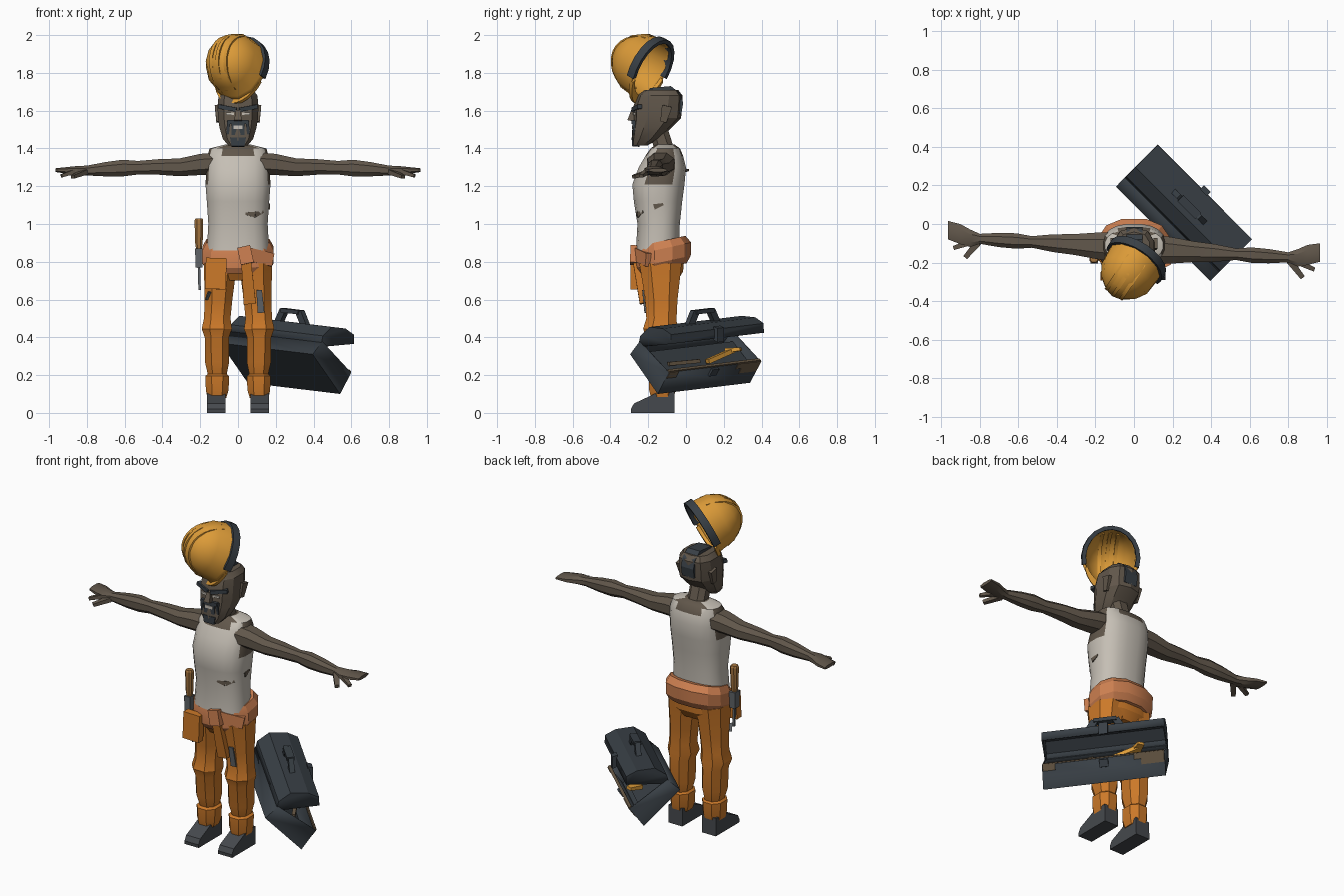
import bpy, bmesh, math
from math import sin, cos, pi, radians
from mathutils import Matrix, Vector

cube = bpy.data.objects.get("Cube")
if cube:
    bpy.data.objects.remove(cube)


def material(name, r, g, b):
    m = bpy.data.materials.new(name)
    m.use_nodes = True
    m.diffuse_color = (r, g, b, 1)
    m.node_tree.nodes["Principled BSDF"].inputs["Base Color"].default_value = (r, g, b, 1)
    return m


SKIN = material("brown skin", .12, .095, .07)
SHIRT = material("off white cloth", .56, .52, .46)
ORANGE = material("orange cloth", .6, .19, .022)
SASH = material("salmon cloth", .6, .21, .08)
YELLOW = material("yellow plastic", .72, .33, .04)
SLATE = material("dark slate", .04, .05, .06)
RUST = material("rust", .14, .1, .06)
WOOD = material("wood handle", .38, .18, .05)
BOOT = material("grey leather", .06, .066, .074)
METAL = material("grey metal", .12, .13, .14)
IDENT = Matrix.Identity(4)


def finish(name, bm, mat, angle=25, thickness=0):
    bmesh.ops.recalc_face_normals(bm, faces=bm.faces)
    mesh = bpy.data.meshes.new(name)
    bm.to_mesh(mesh)
    bm.free()
    ob = bpy.data.objects.new(name, mesh)
    bpy.context.collection.objects.link(ob)
    mesh.materials.append(mat)
    bpy.ops.object.select_all(action='DESELECT')
    ob.select_set(True)
    bpy.context.view_layer.objects.active = ob
    bpy.ops.object.shade_smooth_by_angle(angle=radians(angle))
    if thickness:
        mod = ob.modifiers.new("shell", 'SOLIDIFY')
        mod.thickness = thickness
        mod.offset = 0
    return ob


def loft(name, rings, mat, n=8, axis='z', power=.85, tilt=0, frame=IDENT,
         open_start=False, angle=25, thickness=0):
    """Skin rings given as (x, y, z, radius a, radius b) along an axis."""
    bm = bmesh.new()
    loops = []
    grow = 1 / cos(pi / n) ** power
    for x, y, z, ra, rb in rings:
        loop = []
        for i in range(n):
            t = (i + .5) * 2 * pi / n
            a = math.copysign(abs(cos(t)) ** power, cos(t)) * ra * grow
            b = math.copysign(abs(sin(t)) ** power, sin(t)) * rb * grow
            p = Vector((x + a, y + b, z + b * tilt) if axis == 'z' else (x, y + a, z + b))
            loop.append(bm.verts.new(frame @ p))
        loops.append(loop)
    for lo, hi in zip(loops, loops[1:]):
        for i in range(n):
            j = (i + 1) % n
            bm.faces.new((lo[i], lo[j], hi[j], hi[i]))
    if not open_start:
        bm.faces.new(loops[0])
    bm.faces.new(loops[-1])
    return finish(name, bm, mat, angle, thickness)


def prism(name, profile, lo, hi, mat, frame=IDENT, open_edge=None, thickness=0):
    """Extrude a (y, z) profile along x, optionally leaving one side open."""
    bm = bmesh.new()
    a, b = [[bm.verts.new(frame @ Vector((x, p, q))) for p, q in profile] for x in (lo, hi)]
    for i in range(len(profile)):
        j = (i + 1) % len(profile)
        if i != open_edge:
            bm.faces.new((a[i], a[j], b[j], b[i]))
    bm.faces.new(a)
    bm.faces.new(b)
    return finish(name, bm, mat, 20, thickness)


def beam(name, start, end, w, h, mat, taper=1, frame=IDENT):
    """Tapered box between two points."""
    p, q = frame @ Vector(start), frame @ Vector(end)
    d = (q - p).normalized()
    side = d.cross(Vector((0, 1, 0) if abs(d.z) > .9 else (0, 0, 1))).normalized()
    up = side.cross(d)
    bm = bmesh.new()
    a, b = [[bm.verts.new(c + side * (w * k * i / 2) + up * (h * k * j / 2))
             for i, j in ((-1, -1), (1, -1), (1, 1), (-1, 1))] for c, k in ((p, 1), (q, taper))]
    bm.faces.new(a)
    bm.faces.new(b)
    for i in range(4):
        j = (i + 1) % 4
        bm.faces.new((a[i], a[j], b[j], b[i]))
    return finish(name, bm, mat)


def arc(rx, ry, start, end, steps=12):
    angles = [radians(start + (end - start) * i / steps) for i in range(steps + 1)]
    return [(rx * cos(t), ry * sin(t)) for t in angles]


# torso: tank top with bare armholes and neckline
torso = loft("tank_top", [
    (0, -.15, .86, .165, .115), (0, -.145, 1, .157, .112), (0, -.148, 1.12, .165, .128),
    (0, -.146, 1.21, .172, .138), (0, -.125, 1.3, .167, .125), (0, -.115, 1.36, .163, .1),
    (0, -.11, 1.4, .15, .078), (0, -.11, 1.42, .07, .05)], SHIRT, n=20, power=.8, angle=35)
torso.data.materials.append(SKIN)
for f in torso.data.polygons:
    x, z = abs(f.center.x), f.center.z
    f.material_index = int((z > 1.23 and x > .15) or (z > 1.34 and x < .085))
beam("shirt_tear", (.09, -.254, 1.05), (.04, -.264, 1.055), .009, .03, SKIN, .4)
beam("shirt_tear_end", (.09, -.254, 1.05), (.135, -.227, 1.065), .009, .03, SKIN, .4)
beam("side_tear", (.164, -.17, 1.09), (.164, -.12, 1.105), .009, .03, SKIN, .4)
loft("neck", [(0, -.1, 1.35, .07, .055), (0, -.125, 1.43, .055, .052),
              (0, -.15, 1.5, .055, .055)], SKIN)

# head and face
loft("head", [
    (0, -.245, 1.415, .05, .038), (0, -.215, 1.45, .08, .07), (0, -.18, 1.51, .098, .1),
    (0, -.153, 1.56, .106, .122), (0, -.15, 1.62, .108, .125), (0, -.138, 1.68, .103, .115),
    (0, -.13, 1.71, .08, .085)], SKIN, n=10, power=.75)
prism("hair_strip", [(-.21, 1.68), (-.19, 1.72), (-.08, 1.73), (-.03, 1.69), (-.015, 1.64),
                     (-.025, 1.58), (-.06, 1.6), (-.09, 1.66)], -.04, .045, SLATE)
beam("nose", (0, -.275, 1.6), (0, -.287, 1.545), .025, .03, SKIN, 1.6)
beam("mouth", (-.035, -.279, 1.502), (.035, -.279, 1.502), .008, .06, SLATE)
beam("teeth", (-.025, -.284, 1.512), (.025, -.284, 1.512), .006, .018, SHIRT)
beam("moustache", (-.055, -.279, 1.54), (.055, -.279, 1.54), .02, .02, SLATE)
beam("goatee", (0, -.262, 1.455), (0, -.266, 1.41), .085, .05, SLATE, .8)
for s in (-1, 1):
    beam("brow", (s * .006, -.277, 1.605), (s * .1, -.245, 1.622), .025, .022, SLATE)
    beam("eye", (s * .022, -.276, 1.583), (s * .062, -.272, 1.583), .008, .012, SHIRT)
    beam("moustache_tip", (s * .05, -.272, 1.545), (s * .054, -.265, 1.475), .018, .03, SLATE, .7)
    beam("ear", (s * .112, -.1, 1.625), (s * .108, -.12, 1.54), .022, .055, SKIN, .6)

# arms ending in fanned, joined fingers, sloping slightly from side to side
def arm_point(s, x, offset, z):
    return (s * x, -.125 - .06 * s * x + offset, z)


ARM = [(.12, 0, 1.32, .075, .058), (.2, 0, 1.315, .068, .056), (.31, 0, 1.3, .054, .047),
       (.42, 0, 1.302, .046, .041), (.53, 0, 1.298, .03, .036), (.61, 0, 1.296, .04, .044),
       (.7, 0, 1.29, .037, .038), (.8, 0, 1.283, .026, .026), (.85, 0, 1.283, .045, .024),
       (.9, .018, 1.284, .052, .018), (.965, .035, 1.285, .048, .01)]
for s in (-1, 1):
    loft("arm", [arm_point(s, x, dy, z) + (ry, rz) for x, dy, z, ry, rz in ARM], SKIN, axis='x')
    beam("index_finger", arm_point(s, .86, -.025, 1.28), arm_point(s, .935, -.055, 1.255),
         .03, .024, SKIN, .7)
    beam("thumb", arm_point(s, .81, -.02, 1.275), arm_point(s, .875, -.1, 1.25),
         .036, .026, SKIN, .7)

# trousers, boots and the clothing tied at the waist
LEG = [(.093, -.135, .79, .088, .112), (.103, -.13, .6, .073, .085), (.11, -.13, .5, .07, .08),
       (.112, -.137, .445, .08, .09), (.112, -.13, .4, .064, .082), (.111, -.125, .27, .064, .077),
       (.11, -.122, .205, .05, .06), (.11, -.125, .195, .063, .072), (.11, -.125, .12, .06, .07),
       (.112, -.125, .08, .05, .06)]
BOOT_SIDE = [(-.06, 0), (-.062, .11), (-.15, .11), (-.2, .085), (-.275, .05), (-.292, .02), (-.29, 0)]
loft("hips", [(0, -.13, .7, .12, .085), (0, -.13, .75, .178, .115), (0, -.13, .84, .18, .12)],
     ORANGE, n=12)
for s in (-1, 1):
    loft("trouser_leg", [(s * r[0],) + r[1:] for r in LEG], ORANGE)
    prism("boot", BOOT_SIDE, s * .115 - .048, s * .115 + .048, BOOT)
loft("waist_wrap", [(0, -.122, .765, .165, .125), (0, -.12, .8, .188, .145),
                    (0, -.12, .87, .188, .147), (0, -.128, .91, .168, .125)],
     SASH, n=12, tilt=.22)
beam("wrap_fold", (.18, -.2, .81), (.03, -.272, .845), .03, .07, SASH)
beam("wrap_knot", (.03, -.27, .88), (.05, -.275, .79), .07, .045, SASH)
beam("hanging_sleeve_long", (.04, -.27, .84), (.062, -.222, .58), .05, .035, ORANGE, 1.3)
beam("hanging_sleeve_short", (-.115, -.27, .82), (-.12, -.272, .655), .11, .045, ORANGE)
beam("knee_rip", (.112, -.228, .65), (.122, -.215, .53), .03, .008, METAL, 1.2)
beam("thigh_rip", (-.145, -.213, .64), (-.165, -.195, .6), .04, .008, METAL, .6)

# screwdriver in its holster
SX, SY = -.207, -.18
loft("screwdriver_handle", [(SX, SY, .86, .014, .014), (SX, SY, .9, .02, .02),
                            (SX, SY, 1.02, .023, .023), (SX, SY, 1.03, .018, .018)], WOOD)
beam("holster", (SX, SY, .87), (SX, SY, .77), .04, .05, METAL, .9)
beam("screwdriver_blade", (SX, SY, .78), (SX + .004, SY, .65), .013, .013, METAL)

# tipped hard hat, its opening turned to the back and left
hat_up = Vector((-.5, -.75, .43)).normalized()
hat_side = Vector((.83, -.553, 0)).normalized()
HAT = (Matrix.Translation((.005, -.2, 1.825))
       @ Matrix((hat_side, hat_up.cross(hat_side), hat_up)).transposed().to_4x4())
loft("hat_dome", [(0, -.005, -.02, .15, .17), (0, 0, 0, .143, .16), (0, 0, .09, .136, .15),
                  (0, 0, .15, .105, .115), (0, 0, .192, .06, .065), (0, 0, .203, .02, .02)],
     YELLOW, n=12, power=1, frame=HAT, open_start=True, angle=35, thickness=.012)
for x in (-.045, 0, .045):
    size = 1 - abs(x) * .9
    prism("hat_ridge", arc(.166 * size, .22 * size, 15, 165) + arc(.15 * size, .195 * size, 165, 15),
          x - .01, x + .01, YELLOW, frame=HAT)
FLAT = Matrix(((0, 1, 0, 0), (0, 0, 1, 0), (1, 0, 0, 0), (0, 0, 0, 1)))
prism("hat_peak", arc(.153, .2, 200, 340) + arc(.14, .15, 340, 200), -.032, -.012,
      YELLOW, frame=HAT @ FLAT)
prism("hat_goggle_strap", arc(.166, .182, -15, 195) + arc(.142, .16, 195, -15), -.035, .01,
      SLATE, frame=HAT @ FLAT)

# open toolbox, turned and tilted
R = math.sqrt(.5)
BOX = Matrix(((R, R, 0, 0), (-R, R, 0, 0), (-.086, 0, 1, .042), (0, 0, 0, 1)))
A, B = -.2, .485
prism("toolbox_body", [(.075, .31), (.276, .105), (.355, .215), (.145, .375)], A, B, SLATE,
      frame=BOX, open_edge=2, thickness=.012)
prism("toolbox_lid", [(.135, .35), (.15, .405), (.215, .45), (.315, .442), (.374, .412), (.374, .365)],
      A, B, SLATE, frame=BOX, open_edge=5, thickness=.012)
prism("toolbox_tray", [(.15, .3), (.28, .18), (.29, .2), (.16, .32)], A + .01, B - .01, SLATE, frame=BOX)
inset = Vector((.006, -.004))
for lo, hi, low in ((A, A + .13, .5), (A + .13, A + .17, .75), (B - .07, B, .7)):
    p, q = Vector((.287, .108)), Vector((.364, .214))
    m = p.lerp(q, low)
    prism("rust_patch", [m, q, q - inset, m - inset], lo, hi, RUST, frame=BOX)
prism("rust_rim", [(.358, .214), (.362, .22), (.348, .23), (.344, .224)], A, B, RUST, frame=BOX)
beam("yellow_wrench", (.12, .28, .24), (-.05, .3, .285), .03, .024, YELLOW, frame=BOX)
beam("wrench_jaw", (-.03, .27, .285), (-.07, .34, .29), .055, .025, YELLOW, .7, frame=BOX)
beam("long_tool", (.38, .25, .25), (.2, .3, .25), .02, .02, RUST, frame=BOX)
for u in (.04, .24):
    beam("handle_post", (u, .265, .44), (u + (.14 - u) * .4, .265, .508), .03, .04, SLATE, frame=BOX)
beam("handle_grip", (.075, .265, .508), (.205, .265, .508), .045, .022, SLATE, frame=BOX)
prism("lid_latch", [(.37, .43), (.4, .42), (.4, .345), (.37, .36)], .115, .165, SLATE, frame=BOX)
prism("body_latch", [(.345, .215), (.365, .2), (.34, .165), (.32, .175)], .115, .165, SLATE, frame=BOX)
